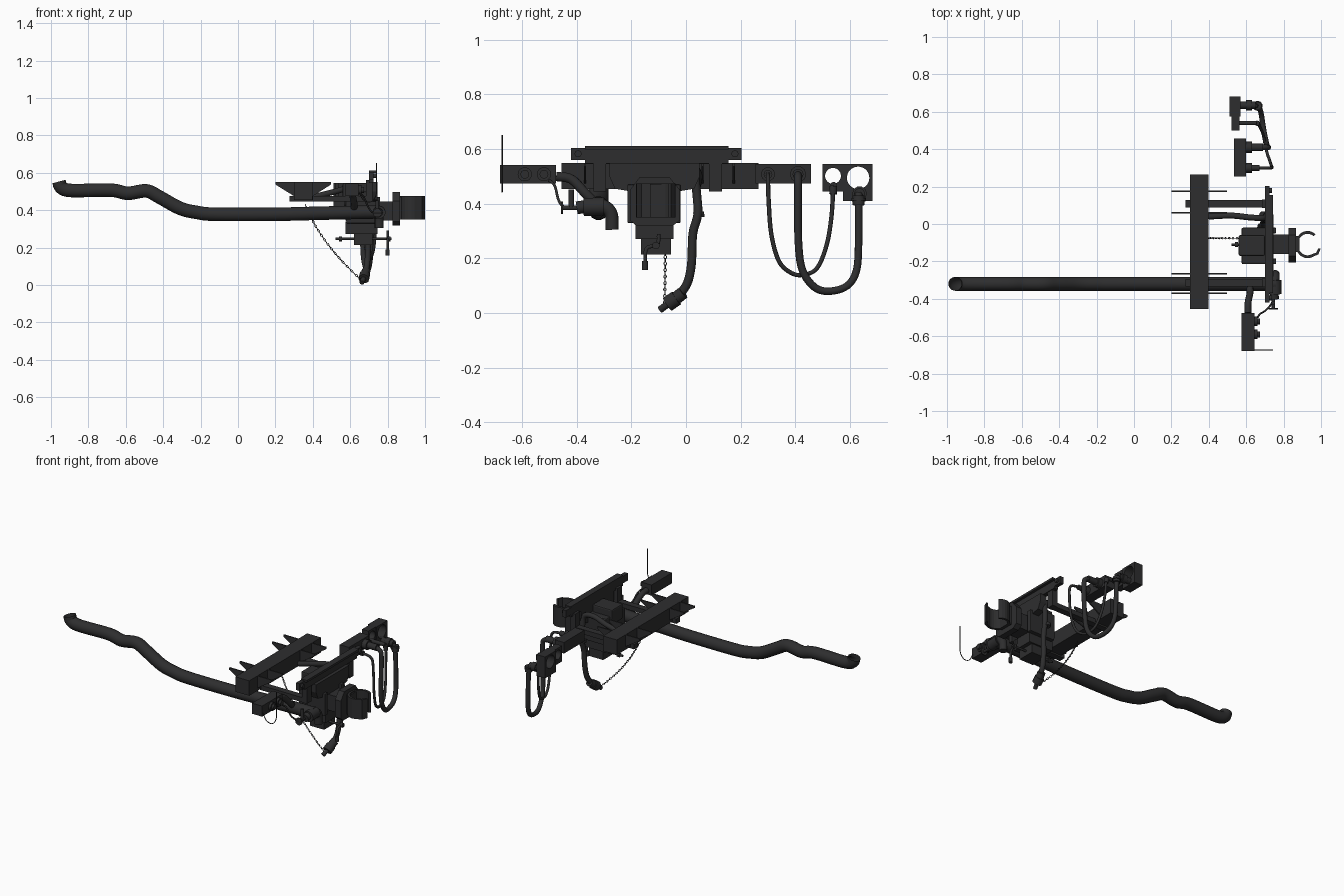
import bpy, bmesh, math
from mathutils import Vector

if "Cube" in bpy.data.objects:
    bpy.data.objects.remove(bpy.data.objects["Cube"])

dark = bpy.data.materials.new("dark_grey")
dark.diffuse_color = (0.027, 0.027, 0.028, 1)
dark.use_nodes = True
dark.node_tree.nodes["Principled BSDF"].inputs["Base Color"].default_value = dark.diffuse_color


def finish(name, mesh, smooth=False):
    ob = bpy.data.objects.new(name, mesh)
    bpy.context.collection.objects.link(ob)
    mesh.materials.clear()
    mesh.materials.append(dark)
    if smooth:
        for o in bpy.context.selected_objects:
            o.select_set(False)
        ob.select_set(True)
        bpy.context.view_layer.objects.active = ob
        bpy.ops.object.shade_smooth_by_angle(angle=math.radians(40))
    return ob


def from_bm(name, bm, smooth=False):
    bmesh.ops.recalc_face_normals(bm, faces=bm.faces)
    me = bpy.data.meshes.new(name)
    bm.to_mesh(me)
    bm.free()
    return finish(name, me, smooth)


def box(name, x, y, z, bevel=0):
    bm = bmesh.new()
    bmesh.ops.create_cube(bm, size=1)
    for v in bm.verts:
        v.co = [a + (c + .5) * (b - a) for c, (a, b) in zip(v.co, (x, y, z))]
    if bevel:
        bmesh.ops.bevel(bm, geom=bm.edges[:], offset=bevel, segments=2, affect='EDGES', profile=.5)
    return from_bm(name, bm)


def prism(name, pts, axis, a, b):
    """Extrude an outline along an axis (0=x, 1=y, 2=z)."""
    bm = bmesh.new()
    def co(p, d):
        p = list(p)
        p.insert(axis, d)
        return p
    lo = [bm.verts.new(co(p, a)) for p in pts]
    hi = [bm.verts.new(co(p, b)) for p in pts]
    bm.faces.new(lo)
    bm.faces.new(hi)
    for i in range(len(pts)):
        j = (i + 1) % len(pts)
        bm.faces.new((lo[i], lo[j], hi[j], hi[i]))
    return from_bm(name, bm)


def tube(name, pts, r, curved=True, caps=True, sides=3):
    pts = [Vector(p) for p in pts]
    if curved and len(pts) > 2:      # smooth path through the points
        q = [2 * pts[0] - pts[1]] + pts + [2 * pts[-1] - pts[-2]]
        out = []
        for i in range(1, len(q) - 2):
            p0, p1, p2, p3 = q[i - 1:i + 3]
            for k in range(5):
                t = k / 5
                out.append(.5 * (2 * p1 + (p2 - p0) * t + (2 * p0 - 5 * p1 + 4 * p2 - p3) * t * t
                                 + (3 * p1 - p0 - 3 * p2 + p3) * t ** 3))
        pts = out + [pts[-1]]
    cu = bpy.data.curves.new(name, 'CURVE')
    cu.dimensions = '3D'
    sp = cu.splines.new('POLY')
    sp.points.add(len(pts) - 1)
    for s, p in zip(sp.points, pts):
        s.co = (*p, 1)
    cu.bevel_depth = r
    cu.bevel_resolution = sides
    cu.use_fill_caps = caps
    tmp = bpy.data.objects.new("tmp", cu)
    bpy.context.collection.objects.link(tmp)
    me = bpy.data.meshes.new_from_object(tmp.evaluated_get(bpy.context.evaluated_depsgraph_get()))
    bpy.data.objects.remove(tmp)
    return finish(name, me, True)


def rod(name, a, b, r, sides=3):
    return tube(name, (a, b), r, False, True, sides)


def holed_block(name, x, y, z, centre, r, n=32):
    """Box with a round hole along x."""
    bm = bmesh.new()
    loops = []
    cy, cz = (y[0] + y[1]) / 2, (z[0] + z[1]) / 2
    for px, outer in ((x[0], 1), (x[1], 1), (x[1], 0), (x[0], 0)):
        row = []
        for i in range(n):
            c, s = math.cos(math.tau * i / n), math.sin(math.tau * i / n)
            m = max(abs(c), abs(s))
            p = (px, cy + c / m * (y[1] - y[0]) / 2, cz + s / m * (z[1] - z[0]) / 2) if outer else \
                (px, centre[0] + r * c, centre[1] + r * s)
            row.append(bm.verts.new(p))
        loops.append(row)
    for k in range(4):
        A, B = loops[k], loops[(k + 1) % 4]
        for i in range(n):
            j = (i + 1) % n
            bm.faces.new((A[i], A[j], B[j], B[i]))
    return from_bm(name, bm)


# Long exhaust-like pipe with upturned open tip
Y = -.32
tube("long_pipe", [(x, Y, z) for x, z in (
    (-.957, .553), (-.945, .522), (-.89, .505), (-.68, .507), (-.59, .49), (-.49, .503), (-.42, .47),
    (-.31, .41), (-.22, .388), (-.12, .378), (.2, .378), (.45, .384), (.72, .39))], .037, caps=False, sides=5)

# Main cross beam with gusset plates
box("main_beam", (.30, .397), (-.455, .265), (.455, .55))
for y in (.175, .06, -.265, -.37):
    prism("gusset_plate", [(.2, .55), (.497, .55), (.497, .537), (.4, .475), (.4, .455), (.3, .455),
                           (.3, .475), (.2, .537)], 1, y - .004, y + .004)

# Upper angle beam and its support arms
prism("upper_beam", [(.70, .545), (.715, .545), (.715, .598), (.742, .598), (.742, .612), (.70, .612)], 1, -.37, .155)
box("upper_beam_web", (.70, .725), (-.37, .155), (.548, .6))
for a, b in ((-.42, -.37), (.155, .203)):
    box("beam_end", (.70, .725), (a, b), (.56, .605))
    rod("beam_bolt", (.72, (a + b) / 2, .583), (.737, (a + b) / 2, .583), .013)
for y in (.108, -.315):
    box("support_arm", (.275, .70), (y - .02, y + .02), (.445, .475))
    box("support_leg", (.685, .72), (y - .023, y + .023), (.445, .56))

# Coupler housing, shaft, flange and open hook
prism("coupler_plate", [(-.28, .55), (.05, .55), (.05, .50), (.03, .455), (-.03, .445), (-.20, .445),
                        (-.26, .455), (-.28, .50)], 0, .70, .745)
box("coupler_body", (.575, .72), (-.215, -.02), (.34, .5), .008)
box("coupler_hump", (.56, .70), (-.17, -.06), (.45, .545), .008)
for y in (-.2, -.035):
    box("side_plate", (.58, .76), (y - .015, y + .015), (.33, .47), .004)
box("lower_block", (.575, .745), (-.185, -.045), (.272, .34))
box("bottom_block", (.62, .72), (-.165, -.055), (.215, .275))
box("coupler_shaft", (.70, .84), (-.16, -.055), (.345, .445))
prism("flange", [(-.205, .34), (-.205, .45), (-.17, .497), (-.06, .497), (-.022, .45), (-.022, .34),
                 (-.05, .318), (-.18, .318)], 0, .825, .865)
outer, inner = [], []
for i in range(17):
    a = math.radians(50 + i * 250 / 16)
    outer.append((.928 + .065 * math.cos(a), -.11 + .073 * math.sin(a)))
    inner.append((.928 + .052 * math.cos(a), -.11 + .058 * math.sin(a)))
outer += [(.985, -.163), (.999, -.13)]
inner += [(.974, -.153), (.986, -.13)]
prism("hook", outer + inner[::-1], 2, .35, .475)
box("hook_neck", (.86, .885), (-.15, -.065), (.35, .47))

# Release rod and lever under the coupler
rod("release_rod", (.52, -.11, .247), (.82, -.11, .247), .007)
for x in (.54, .63, .80):
    rod("rod_collar", (x, -.11, .247), (x + .015, -.11, .247), .014)
tube("lever", [(.80, -.10, .29), (.80, -.105, .25), (.80, -.145, .235), (.80, -.15, .165)], .007)
rod("lever_grip", (.80, -.15, .158), (.80, -.15, .19), .011)

# Hanging brake hose with end fitting
tube("brake_hose", [(.40, .04, .47), (.52, .045, .50), (.62, .035, .525), (.69, .032, .51), (.70, .04, .43),
                    (.705, .043, .36), (.70, .025, .29), (.695, .02, .18), (.69, .005, .11), (.68, -.025, .065)], .016)
rod("hose_collar", (.69, .048, .35), (.69, .046, .37), .021)
rod("hose_fitting", (.685, -.01, .075), (.676, -.045, .048), .024)
rod("hose_coupling", (.678, -.035, .055), (.673, -.068, .032), .029)
rod("hose_tip", (.672, -.065, .034), (.662, -.095, .012), .013)

# Safety chain sagging between beam and hose end
bm = bmesh.new()
a, c, b = Vector((.36, -.075, .43)), Vector((.44, -.075, .22)), Vector((.665, -.078, .022))
N = 34
for k in range(N):
    t = (k + .5) / N
    p = a * (1 - t) ** 2 + c * 2 * t * (1 - t) + b * t * t
    d = ((c - a) * (1 - t) + (b - c) * t).normalized()
    side = Vector((0, 1, 0))
    up = d.cross(side)
    if k % 2:
        side, up = up, side
    ring = []
    for i in range(8):
        u = math.tau * i / 8
        radial = d * math.cos(u) * .0085 + side * math.sin(u) * .0045
        n = radial.normalized()
        ring.append([bm.verts.new(p + radial + (n * math.cos(w) + up * math.sin(w)) * .0022)
                     for w in (0, math.tau / 4, math.tau / 2, math.tau * .75)])
    for i in range(8):
        A, B = ring[i], ring[(i + 1) % 8]
        for j in range(4):
            m = (j + 1) % 4
            bm.faces.new((A[j], A[m], B[m], B[j]))
from_bm("chain", bm)

# Side elbow fitting with valve handle
tube("elbow_pipe", [(.75, -.40, .385), (.75, -.33, .395), (.755, -.295, .388), (.755, -.273, .36),
                    (.755, -.27, .305)], .024, sides=5)
rod("elbow_joint", (.755, -.375, .388), (.755, -.30, .39), .034, 5)
rod("elbow_mount", (.70, Y, .39), (.76, Y, .39), .036, 5)
rod("valve_stem", (.745, -.455, .385), (.745, -.39, .385), .009)
rod("valve_handle", (.745, -.42, .385), (.745, -.42, .452), .010)
rod("valve_wheel", (.745, -.457, .385), (.745, -.451, .385), .024)
rod("valve_bar", (.72, -.454, .385), (.77, -.454, .385), .004)

# Lamp box with two lights, arm and whip antenna
box("lamp_box", (.575, .645), (-.68, -.475), (.475, .542))
for y in (-.59, -.52):
    rod("lamp_ring", (.64, y, .508), (.66, y, .508), .026, 5)
    rod("lamp_lens", (.66, y, .508), (.674, y, .508), .016, 5)
tube("lamp_arm", [(.61, -.475, .50), (.61, -.42, .49), (.62, -.37, .44), (.62, -.33, .40)], .018)
tube("lamp_cable", [(.66, -.50, .485), (.675, -.48, .465), (.70, -.465, .41), (.725, -.44, .385), (.745, -.41, .383)], .005)
tube("antenna", [(.645, -.673, .50), (.67, -.673, .455), (.71, -.673, .445), (.738, -.673, .48),
                 (.741, -.673, .54), (.741, -.673, .652)], .0025, sides=1)

# Valve box and the pair of hose sockets
box("valve_box", (.535, .60), (.255, .458), (.475, .545))
holed_block("small_socket", (.52, .565), (.50, .575), (.445, .545), (.538, .502), .029)
holed_block("large_socket", (.51, .57), (.575, .683), (.41, .545), (.63, .495), .041)
rod("small_socket_pipe", (.55, .54, .468), (.655, .54, .468), .012)
rod("large_socket_pipe", (.55, .635, .437), (.65, .635, .437), .02)
rod("large_socket_collar", (.60, .635, .437), (.63, .635, .437), .027)
for y, r, e in ((.30, .02, .67), (.41, .024, .69)):
    rod("hose_boss", (.59, y, .508), (.63, y, .508), r + .006)
    rod("hose_nozzle", (.62, y, .508), (e, y, .508), r - .004)

# Two hanging loop hoses
tube("thick_hose", [(.66, .41, .51), (.71, .41, .495), (.72, .41, .44), (.715, .411, .27), (.71, .425, .16),
                    (.70, .47, .095), (.69, .525, .08), (.68, .59, .10), (.67, .625, .16), (.665, .632, .28),
                    (.66, .632, .40), (.645, .632, .437)], .014)
tube("thin_hose", [(.65, .30, .51), (.725, .30, .495), (.738, .302, .42), (.735, .312, .29), (.725, .34, .19),
                   (.71, .385, .147), (.70, .43, .14), (.69, .48, .165), (.675, .515, .25), (.665, .532, .35),
                   (.66, .538, .44), (.645, .54, .467)], .008)
rod("thick_hose_clamp", (.662, .632, .395), (.66, .632, .43), .022)
rod("thick_hose_ring", (.661, .632, .41), (.66, .632, .42), .027)
rod("thin_hose_clamp", (.66, .538, .435), (.658, .539, .465), .014)
